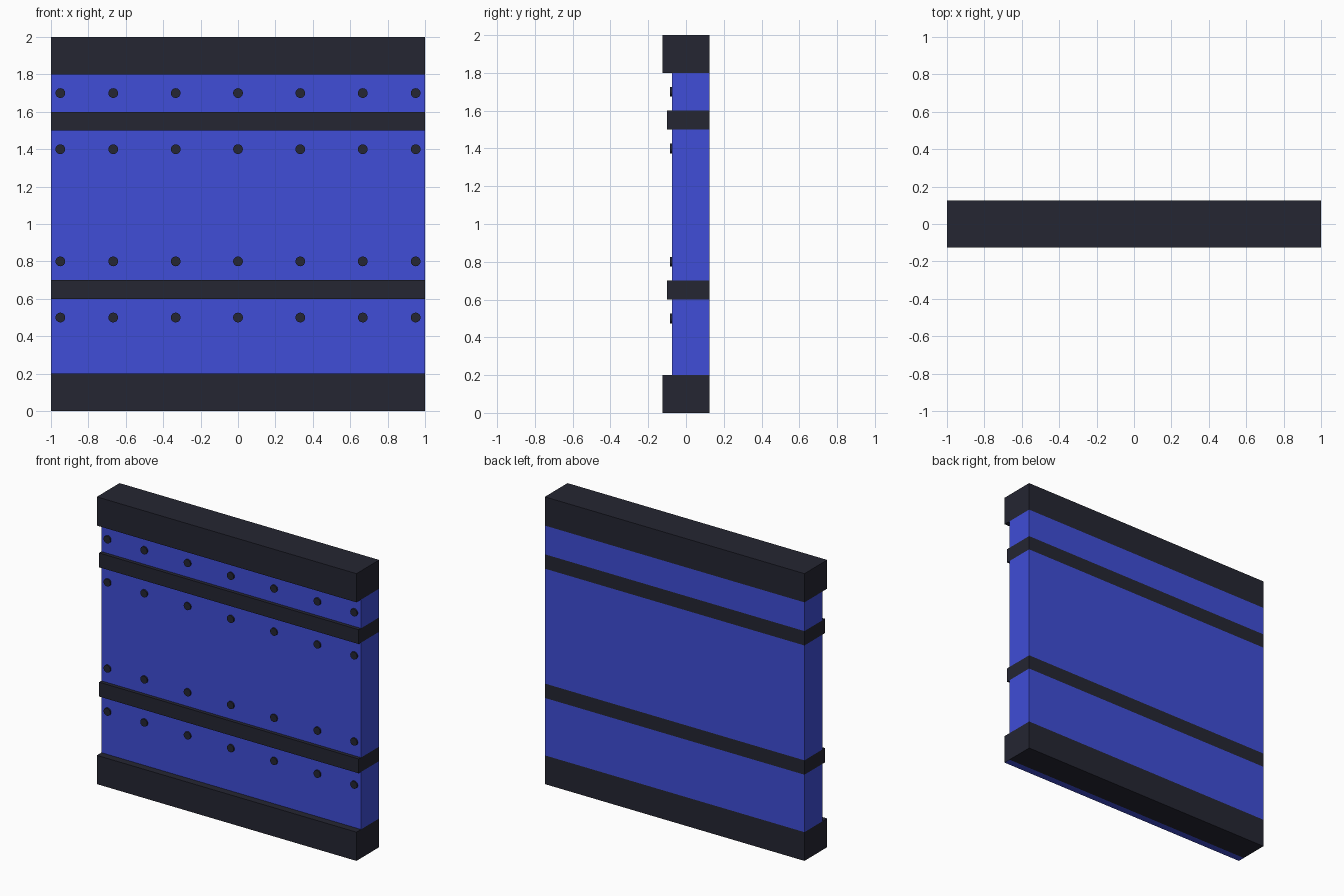
import bpy, bmesh
from mathutils import Matrix

if "Cube" in bpy.data.objects:
    bpy.data.objects.remove(bpy.data.objects["Cube"])


def material(name, color):
    m = bpy.data.materials.new(name)
    m.diffuse_color = (*color, 1)
    m.use_nodes = True
    m.node_tree.nodes["Principled BSDF"].inputs["Base Color"].default_value = m.diffuse_color
    return m


BLUE = material("blue_paint", (0.05, 0.075, 0.68))
DARK = material("dark_trim", (0.018, 0.019, 0.032))
BACK, SEAM, PANEL = 0.125, 0.025, -0.075


def finish(bm, name, mats):
    mesh = bpy.data.meshes.new(name)
    bm.to_mesh(mesh)
    bm.free()
    for m in mats:
        mesh.materials.append(m)
    ob = bpy.data.objects.new(name, mesh)
    bpy.context.collection.objects.link(ob)
    return ob


# Wall panel: stacked layers (bottom z, top z, front y, material index)
layers = [(0, .2, -.125, 1), (.2, .6, PANEL, 0), (.6, .7, -.1, 1),
          (.7, 1.5, PANEL, 0), (1.5, 1.6, -.1, 1), (1.6, 1.8, PANEL, 0),
          (1.8, 2, -.125, 1)]
bm = bmesh.new()


def quad(pts, mat):
    bm.faces.new([bm.verts.new(p) for p in pts]).material_index = mat


def strip(a, b, mat):
    # full-width face between two (y, z) points
    quad([(-1, *a), (1, *a), (1, *b), (-1, *b)], mat)


for z0, z1, front, mat in layers:
    strip((front, z0), (front, z1), mat)
    strip((BACK, z1), (BACK, z0), mat)
    # end faces, split along the side seam
    for x in (-1, 1):
        for ya, yb in ((front, SEAM), (SEAM, BACK)):
            quad([(x, ya, z0), (x, yb, z0), (x, yb, z1), (x, ya, z1)], mat)

# Ledges where the front steps in or out
for (_, z, ya, ma), (_, _, yb, mb) in zip(layers, layers[1:]):
    strip((ya, z), (yb, z), max(ma, mb))

# Top cap and underside, with the blue lip under the front
for ya, yb, z, mat in ((-.125, SEAM, 2, 1), (SEAM, BACK, 2, 1),
                       (-.125, PANEL, 0, 0), (PANEL, SEAM, 0, 1),
                       (SEAM, BACK, 0, 1)):
    strip((ya, z), (yb, z), mat)
bmesh.ops.remove_doubles(bm, verts=bm.verts, dist=1e-5)
bmesh.ops.recalc_face_normals(bm, faces=bm.faces)
finish(bm, "wall_panel", [BLUE, DARK])

# Rows of flat round rivets on the front
for row, z in enumerate((.5, .8, 1.4, 1.7)):
    bm = bmesh.new()
    for x in (-.95, -.667, -.333, 0, .333, .667, .95):
        place = Matrix.Translation((x, PANEL - .005, z)) @ Matrix.Rotation(1.5707963, 4, 'X')
        bmesh.ops.create_cone(bm, cap_ends=True, segments=24, radius1=.026,
                              radius2=.026, depth=.01, matrix=place)
    finish(bm, f"rivet_row_{row + 1}", [DARK])
